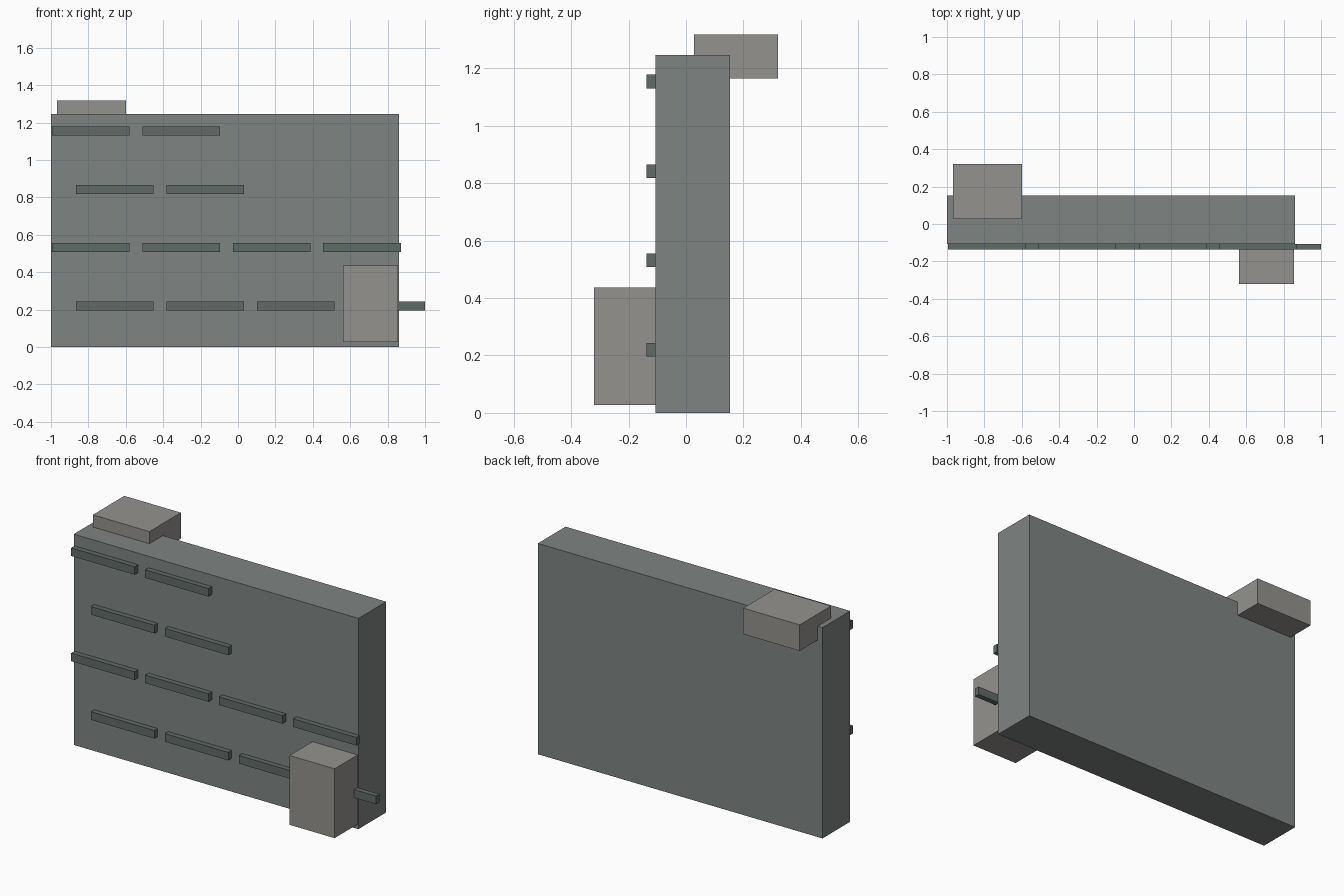
import bpy

if "Cube" in bpy.data.objects:
    bpy.data.objects.remove(bpy.data.objects["Cube"])


def material(name, rgb):
    m = bpy.data.materials.new(name)
    m.diffuse_color = (*rgb, 1)
    m.use_nodes = True
    m.node_tree.nodes["Principled BSDF"].inputs["Base Color"].default_value = m.diffuse_color
    return m


def box(name, x, y, z, mat):
    """Box from (min, max) ranges on each axis."""
    center = [(a + b) / 2 for a, b in (x, y, z)]
    bpy.ops.mesh.primitive_cube_add(size=1, location=center)
    ob = bpy.context.object
    ob.name = name
    ob.scale = [b - a for a, b in (x, y, z)]
    bpy.ops.object.transform_apply(location=False, rotation=False, scale=True)
    ob.data.materials.append(mat)
    return ob


wall_mat = material("wall_grey_green", (0.21, 0.23, 0.22))
strip_mat = material("dark_grey_green", (0.115, 0.147, 0.136))
stone_mat = material("warm_grey", (0.30, 0.29, 0.27))

# Main wall slab
box("wall", (-1.0, 0.862), (-0.106, 0.153), (0, 1.246), wall_mat)

# Staggered rows of raised brick strips: bottom z, first x, count
LENGTH, PITCH, HEIGHT = 0.415, 0.4835, 0.048
rows = [(0.196, -0.866, 4), (0.508, -0.995, 4),
        (0.818, -0.866, 2), (1.130, -0.995, 2)]
for r, (z, x0, count) in enumerate(rows):
    for i in range(count):
        x = x0 + i * PITCH
        box(f"brick_strip_{r + 1}_{i + 1}", (x, x + LENGTH),
            (-0.137, -0.106), (z, z + HEIGHT), strip_mat)

# Stone block overhanging the top at the back, and one at the front foot
box("top_block", (-0.968, -0.598), (0.027, 0.32), (1.164, 1.318), stone_mat)
box("corner_block", (0.561, 0.856), (-0.32, -0.03), (0.027, 0.437), stone_mat)
